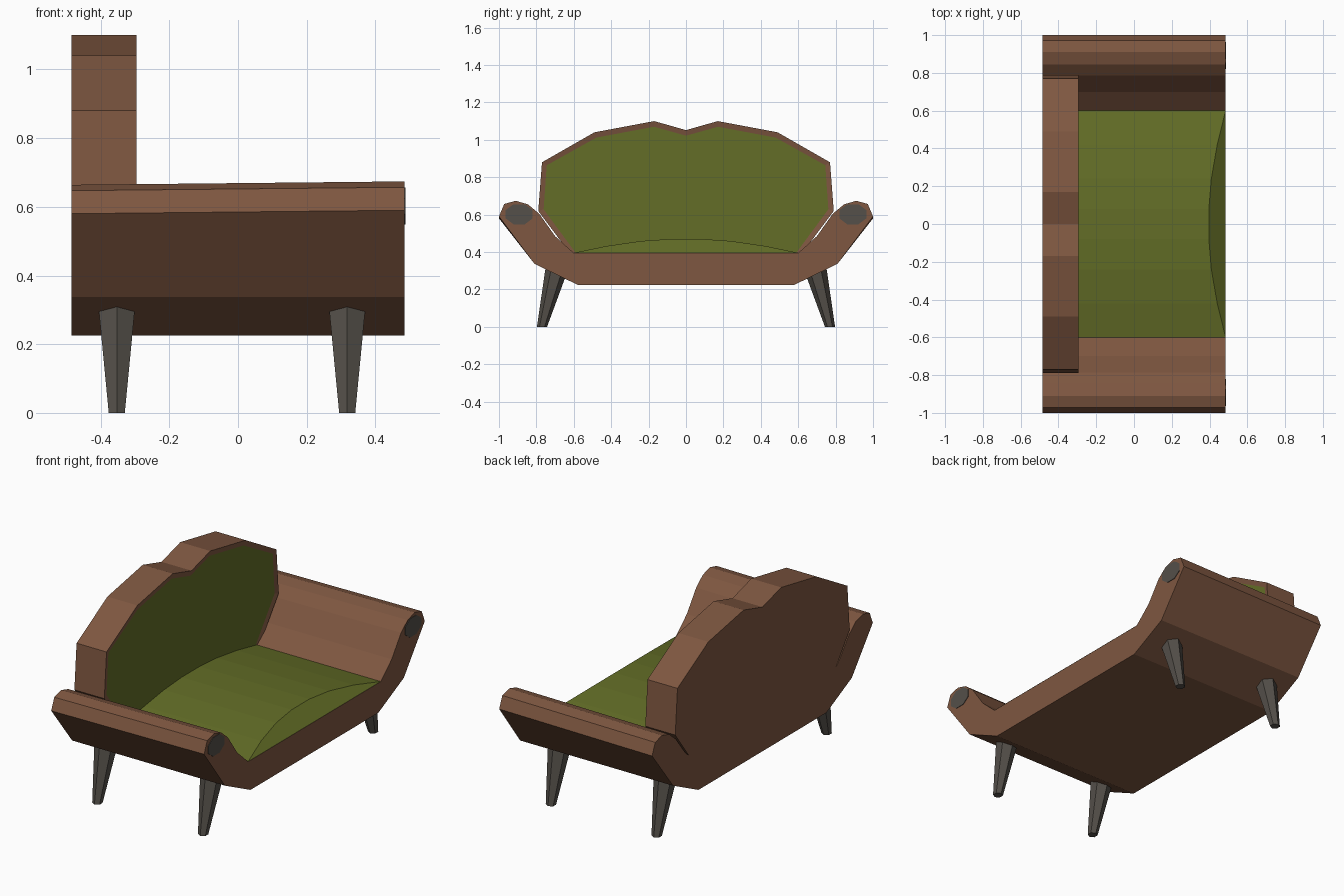
import bpy, bmesh, math

if "Cube" in bpy.data.objects:
    bpy.data.objects.remove(bpy.data.objects["Cube"])

XB, XF, XP = -0.485, 0.485, -0.295   # rear, front, face of the backrest


def material(name, rgb):
    m = bpy.data.materials.new(name)
    m.diffuse_color = (*rgb, 1)
    m.use_nodes = True
    m.node_tree.nodes["Principled BSDF"].inputs["Base Color"].default_value = m.diffuse_color
    return m


WOOD = material("brown", (0.21, 0.095, 0.052))
GREEN = material("green", (0.125, 0.155, 0.02))
GREY = material("dark_grey", (0.09, 0.08, 0.068))


def finish(name, bm, *mats):
    bmesh.ops.recalc_face_normals(bm, faces=bm.faces[:])
    me = bpy.data.meshes.new(name)
    bm.to_mesh(me)
    bm.free()
    for m in mats:
        me.materials.append(m)
    ob = bpy.data.objects.new(name, me)
    bpy.context.collection.objects.link(ob)
    return ob


def loft(bm, a, b):
    """Closed solid between two rings; returns the cap on the second ring."""
    ra, rb = [[bm.verts.new(p) for p in ring] for ring in (a, b)]
    n = len(ra)
    for i in range(n):
        j = (i + 1) % n
        bm.faces.new((ra[i], ra[j], rb[j], rb[i]))
    bm.faces.new(ra[::-1])
    return bm.faces.new(rb)


def mirrored(half):
    """Complete a half profile (y > 0) across the centre line."""
    return half + [(-y, z) for y, z in reversed(half) if y > 0]


# Frame: base and rolled arms in one profile, arms rising slightly to the front
frame_half = [(0.58, 0.225), (0.81, 0.337), (1.0, 0.58), (0.972, 0.647),
              (0.91, 0.664), (0.845, 0.645), (0.785, 0.595), (0.70, 0.485),
              (0.60, 0.395)]
profile = mirrored(frame_half)
bm = bmesh.new()
loft(bm, [(XB, y, z) for y, z in profile],
     [(XF, y, z + (0.01 if z > 0.5 else 0)) for y, z in profile])
finish("frame_with_arms", bm, WOOD)

# Backrest: double-humped outline with an upholstered inset face
back_half = [(0.60, 0.365), (0.79, 0.62), (0.77, 0.88), (0.49, 1.04),
             (0.17, 1.10), (0.0, 1.052)]
bm = bmesh.new()
outline = mirrored(back_half)
cap = loft(bm, [(XB, y, z) for y, z in outline], [(XP, y, z) for y, z in outline])
bmesh.ops.recalc_face_normals(bm, faces=bm.faces[:])
bmesh.ops.inset_region(bm, faces=[cap], thickness=0.03, depth=-0.006)
cap.material_index = 1
finish("backrest", bm, WOOD, GREEN)

# Seat cushion: low arch across the width, sloping down at the front
arch = [(0.6, 0.396), (0.42, 0.433), (0.24, 0.459), (0.08, 0.47)]
arch += [(-y, z) for y, z in reversed(arch)]
bm = bmesh.new()
rows = []
for y, z in arch:
    lip = XF - 1.2 * (z - 0.396)
    rows.append([bm.verts.new(p) for p in
                 ((XP - 0.02, y, z), (lip, y, z), (XF, y, 0.396), (XP - 0.02, y, 0.39))])
for a, b in zip(rows, rows[1:]):
    for i in range(4):
        j = (i + 1) % 4
        bm.faces.new((a[i], a[j], b[j], b[i]))
bm.faces.new(rows[0])
bm.faces.new(rows[-1])
bmesh.ops.remove_doubles(bm, verts=bm.verts[:], dist=0.0005)
finish("seat_cushion", bm, GREEN)


def ring(cx, cy, z, r):
    """Hexagon with corners pointing along y."""
    return [(cx + r * math.sin(math.tau * k / 6), cy + r * math.cos(math.tau * k / 6), z)
            for k in range(6)]


for side, s in (("right", 1), ("left", -1)):
    # Dark discs on the front ends of the arm rolls
    disc = [(0.892 + 0.078 * math.cos(math.tau * (k + 0.5) / 8),
             0.602 + 0.058 * math.sin(math.tau * (k + 0.5) / 8)) for k in range(8)]
    bm = bmesh.new()
    loft(bm, [(XF - 0.02, s * y, z) for y, z in disc],
         [(XF + 0.003, s * y, z) for y, z in disc])
    finish(f"arm_end_{side}", bm, GREY)
    # Splayed tapering legs
    for end, x in (("rear", -0.353), ("front", 0.318)):
        bm = bmesh.new()
        loft(bm, ring(x, s * 0.77, 0, 0.027), ring(x, s * 0.68, 0.35, 0.066))
        finish(f"{end}_leg_{side}", bm, GREY)
